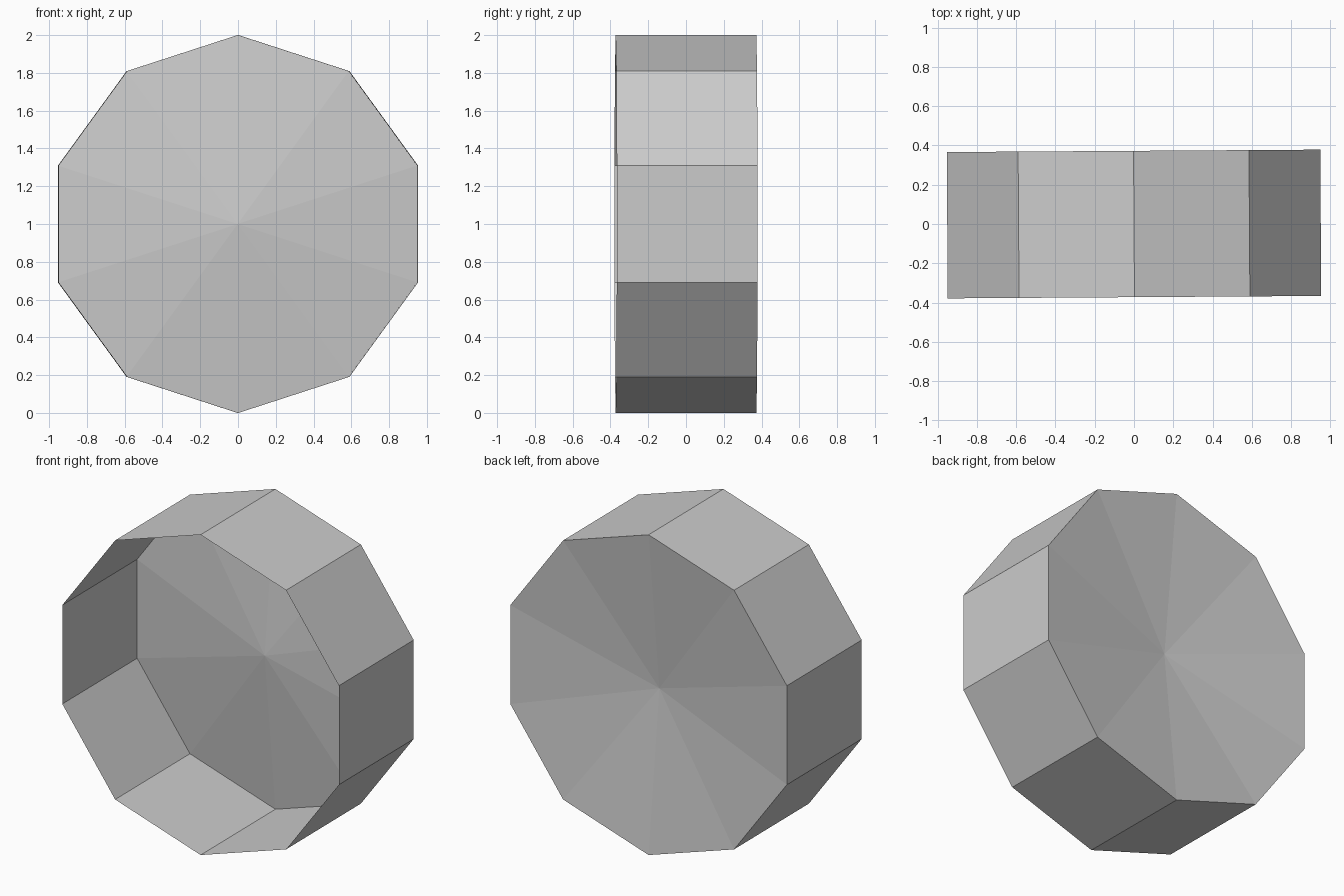
import bpy, bmesh, math
from mathutils import Matrix

if "Cube" in bpy.data.objects:
    bpy.data.objects.remove(bpy.data.objects["Cube"])

SIDES = 10
RADIUS = 1.0
HALF_DEPTH = 0.3725
DENT = 0.107      # how far the back panel's centre is pushed inward
TURN = 0.0065     # slight turn about the upright axis

grey = bpy.data.materials.new("light grey")
grey.diffuse_color = (0.6, 0.6, 0.6, 1)
grey.use_nodes = True
grey.node_tree.nodes["Principled BSDF"].inputs["Base Color"].default_value = grey.diffuse_color

bm = bmesh.new()

# Front and back rims, with a corner at the very top
def rim(y):
    return [bm.verts.new((RADIUS * math.sin(a), y, 1 + RADIUS * math.cos(a)))
            for a in (math.tau * i / SIDES for i in range(SIDES))]

front, back = rim(-HALF_DEPTH), rim(HALF_DEPTH)
centre = bm.verts.new((0, HALF_DEPTH - DENT, 1))

# Side walls and dished back panel; the front stays open
for i in range(SIDES):
    j = (i + 1) % SIDES
    bm.faces.new((front[i], back[i], back[j], front[j]))
    bm.faces.new((back[i], centre, back[j]))

bmesh.ops.rotate(bm, verts=bm.verts, cent=(0, 0, 0), matrix=Matrix.Rotation(TURN, 3, 'Z'))
bmesh.ops.recalc_face_normals(bm, faces=bm.faces)

mesh = bpy.data.meshes.new("open_drum")
bm.to_mesh(mesh)
bm.free()
mesh.materials.append(grey)
drum = bpy.data.objects.new("open_drum", mesh)
bpy.context.collection.objects.link(drum)
